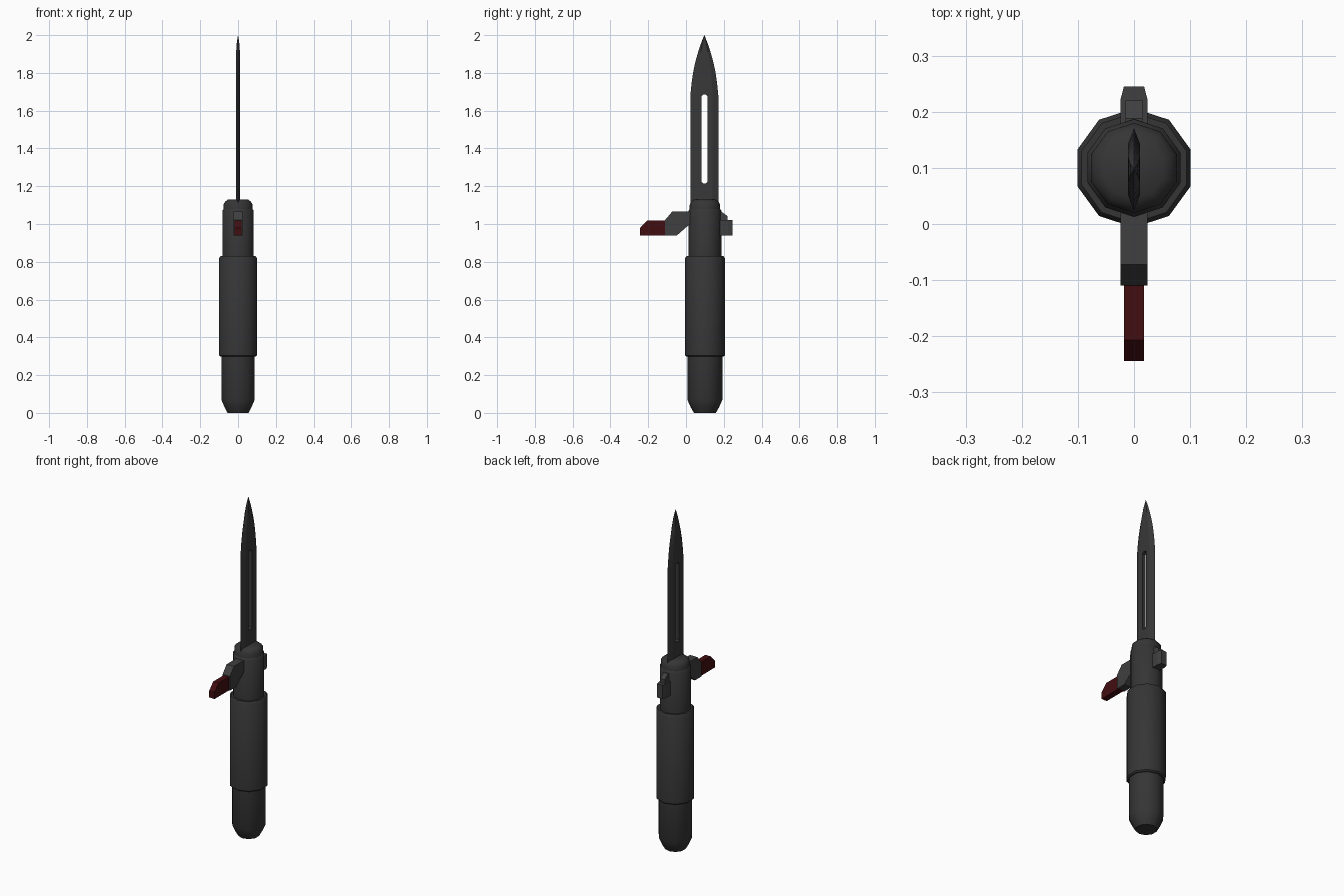
import bpy, bmesh, math

if "Cube" in bpy.data.objects:
    bpy.data.objects.remove(bpy.data.objects["Cube"])

CY = 0.1      # body axis offset in y
SIDES = 10


def material(name, rgb):
    m = bpy.data.materials.new(name)
    m.diffuse_color = (*rgb, 1)
    m.use_nodes = True
    m.node_tree.nodes["Principled BSDF"].inputs["Base Color"].default_value = m.diffuse_color
    return m


BODY = material("dark grey", (0.036, 0.036, 0.037))
STEEL = material("blade grey", (0.040, 0.040, 0.040))
FITTING = material("fitting grey", (0.050, 0.050, 0.052))
RED = material("dark red", (0.055, 0.004, 0.005))


def finish(name, bm, mat, smooth=None):
    bmesh.ops.recalc_face_normals(bm, faces=bm.faces[:])
    me = bpy.data.meshes.new(name)
    bm.to_mesh(me)
    bm.free()
    ob = bpy.data.objects.new(name, me)
    bpy.context.collection.objects.link(ob)
    me.materials.append(mat)
    if smooth:
        bpy.ops.object.select_all(action='DESELECT')
        ob.select_set(True)
        bpy.context.view_layer.objects.active = ob
        bpy.ops.object.shade_smooth_by_angle(angle=math.radians(smooth))
    return ob


def loft(bm, rings):
    """Bridge equal-length closed rings and cap both ends."""
    vs = [[bm.verts.new(p) for p in r] for r in rings]
    n = len(vs[0])
    for a, b in zip(vs, vs[1:]):
        for i in range(n):
            j = (i + 1) % n
            bm.faces.new((a[i], a[j], b[j], b[i]))
    bm.faces.new(vs[0])
    bm.faces.new(vs[-1])


def turned(name, profile, mat):
    """Ten-sided turned part from (radius, z) points."""
    bm = bmesh.new()
    angles = [math.radians(18 + 360 / SIDES * i) for i in range(SIDES)]
    loft(bm, [[(r * math.cos(a), CY + r * math.sin(a), z) for a in angles]
              for r, z in profile])
    return finish(name, bm, mat, 40)


def slab(name, outline, half, mat):
    """Extrude a (y, z) outline symmetrically along x."""
    bm = bmesh.new()
    loft(bm, [[(x, y, z) for y, z in outline] for x in (-half, half)])
    return finish(name, bm, mat)


# Handle
turned("pommel", [(0.058, 0), (0.075, 0.03), (0.093, 0.07), (0.093, 0.31)], BODY)
turned("grip", [(0.098, 0.298), (0.106, 0.305), (0.106, 0.818), (0.098, 0.83)], BODY)
turned("collar", [(0.087, 0.82), (0.087, 1.07), (0.080, 1.08)], BODY)
turned("cap", [(0.081, 1.07), (0.080, 1.105), (0.071, 1.119), (0.055, 1.13)], BODY)

# Blade: bevelled hexagonal section narrowing to the tip
bm = bmesh.new()
stations = [(1.09, 0.074, 0.011), (1.68, 0.074, 0.011), (1.75, 0.067, 0.011),
            (1.81, 0.058, 0.011), (1.86, 0.047, 0.011), (1.91, 0.033, 0.010),
            (1.955, 0.018, 0.007), (2.0, 0.0006, 0.0004)]
rings = []
for z, w, t in stations:
    f = w * 0.6
    rings.append([(x, CY - 0.003 + y, z) for x, y in
                  ((0, w), (t, f), (t, -f), (0, -w), (-t, -f), (-t, f))])
loft(bm, rings)
blade = finish("blade", bm, STEEL)

# Slot through the blade
y0, y1, z0, z1, c = CY - 0.019, CY + 0.013, 1.215, 1.685, 0.009
cutter = slab("slot_cutter",
              [(y0, z0 + c), (y0 + c, z0), (y1 - c, z0), (y1, z0 + c),
               (y1, z1 - c), (y1 - c, z1), (y0 + c, z1), (y0, z1 - c)], 0.05, STEEL)
cutter.hide_render = True
cutter.hide_set(True)
mod = blade.modifiers.new("slot", 'BOOLEAN')
mod.operation = 'DIFFERENCE'
mod.solver = 'EXACT'
mod.object = cutter

# Front lever and its red tip
slab("lever_base", [(0.04, 1.067), (-0.072, 1.067), (-0.11, 1.022), (-0.11, 0.938),
                    (-0.05, 0.938), (0.015, 0.995), (0.04, 0.995)], 0.024, FITTING)
slab("lever_tip", [(-0.10, 1.018), (-0.207, 1.018), (-0.244, 0.978),
                   (-0.244, 0.938), (-0.10, 0.938)], 0.0175, RED)

# Rear catch: block with tapered outer corners and a raised step above
bm = bmesh.new()
plan = [(-0.024, 0.16), (0.024, 0.16), (0.024, 0.222), (0.018, 0.245),
        (-0.018, 0.245), (-0.024, 0.222)]
loft(bm, [[(x, y, z) for x, y in plan] for z in (0.938, 1.02)])
finish("catch_block", bm, FITTING)
slab("catch_step", [(0.16, 1.065), (0.188, 1.065), (0.22, 1.042),
                    (0.22, 1.01), (0.16, 1.01)], 0.015, FITTING)
